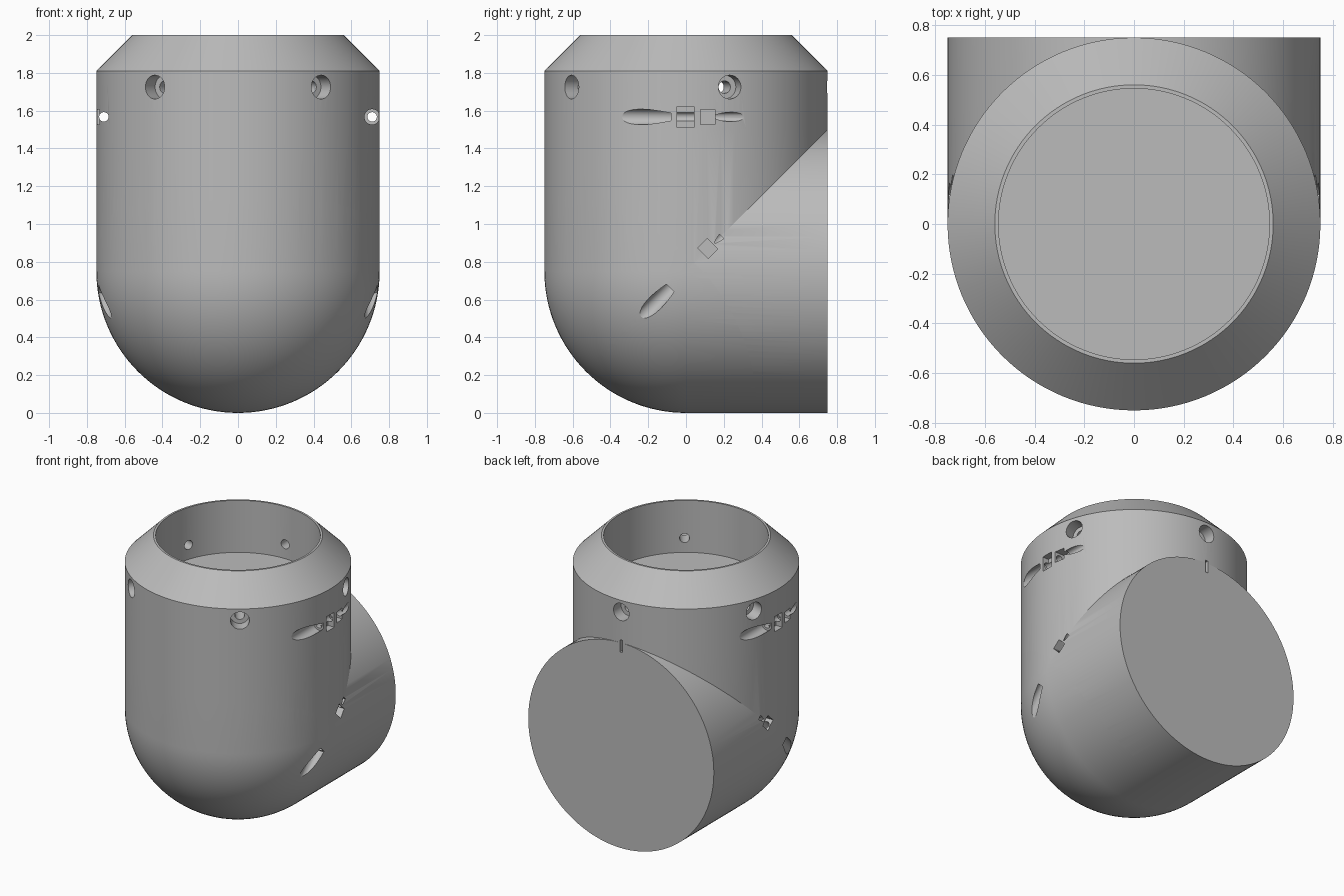
import bpy, bmesh, math
from mathutils import Vector, Matrix

if "Cube" in bpy.data.objects:
    bpy.data.objects.remove(bpy.data.objects["Cube"])

R = 0.75          # pipe radius, also the height of the elbow centre
SEAM = 1.5        # joint between elbow and collar
SEG = 128

grey = bpy.data.materials.new("plain grey")
grey.diffuse_color = (0.5, 0.5, 0.5, 1)
grey.use_nodes = True
grey.node_tree.nodes["Principled BSDF"].inputs["Base Color"].default_value = grey.diffuse_color


def to_object(name, bm):
    bmesh.ops.recalc_face_normals(bm, faces=bm.faces)
    mesh = bpy.data.meshes.new(name)
    bm.to_mesh(mesh)
    bm.free()
    mesh.materials.append(grey)
    ob = bpy.data.objects.new(name, mesh)
    bpy.context.collection.objects.link(ob)
    return ob


def revolve(profile):
    """Closed solid of revolution; the profile starts and ends on the axis."""
    bm = bmesh.new()
    verts = [bm.verts.new((r, 0, z)) for r, z in profile]
    edges = [bm.edges.new(p) for p in zip(verts, verts[1:])]
    bmesh.ops.spin(bm, geom=verts + edges, axis=(0, 0, 1), cent=(0, 0, 0),
                   steps=SEG, angle=2 * math.pi)
    bmesh.ops.remove_doubles(bm, verts=bm.verts, dist=1e-5)
    return bm


def rod(p0, p1, r, seg=32):
    p0, p1 = Vector(p0), Vector(p1)
    d = p1 - p0
    m = Matrix.Translation((p0 + p1) / 2) @ d.to_track_quat('Z', 'Y').to_matrix().to_4x4()
    bm = bmesh.new()
    bmesh.ops.create_cone(bm, cap_ends=True, segments=seg, radius1=r, radius2=r,
                          depth=d.length, matrix=m)
    return to_object("cutter", bm)


def block(centre, size, tilt=0):
    m = Matrix.Translation(centre) @ Matrix.Rotation(tilt, 4, 'X') @ Matrix.Diagonal((*size, 1))
    bm = bmesh.new()
    bmesh.ops.create_cube(bm, size=1, matrix=m)
    return to_object("cutter", bm)


def boolean(ob, tool, operation='DIFFERENCE'):
    mod = ob.modifiers.new("cut", 'BOOLEAN')
    mod.operation, mod.solver, mod.object = operation, 'EXACT', tool
    bpy.context.view_layer.objects.active = ob
    bpy.ops.object.modifier_apply(modifier=mod.name)


# Elbow: a round-ended pipe cut at 45 degrees, then reflected across the cut
arc = [(R * math.sin(a), -R * math.cos(a)) for a in (math.pi / 2 * i / 32 for i in range(33))]
arc[0] = (0, -R)
bm = revolve(arc + [(R, SEAM - R), (0, SEAM - R)])
bmesh.ops.bisect_plane(bm, geom=bm.verts[:] + bm.edges[:] + bm.faces[:], dist=1e-6,
                       plane_co=(0, 0, 0), plane_no=(0, 1, -1), clear_outer=True)
copy = bmesh.ops.duplicate(bm, geom=bm.verts[:] + bm.edges[:] + bm.faces[:])["geom"]
for v in copy:
    if isinstance(v, bmesh.types.BMVert):
        v.co.y, v.co.z = v.co.z, v.co.y
bmesh.ops.remove_doubles(bm, verts=bm.verts, dist=1e-5)
bmesh.ops.translate(bm, verts=bm.verts, vec=(0, 0, R))
elbow = to_object("rear_elbow", bm)

# Front cap: the part of the elbow inside a large curved joint
cap = elbow.copy()
cap.data = elbow.data.copy()
cap.name = "front_cap"
bpy.context.collection.objects.link(cap)
joint = rod((-1, -R, 0), (1, -R, 0), 1.125, 192)
boolean(elbow, joint)
boolean(cap, joint, 'INTERSECT')

# Collar with chamfered rim and round socket
collar = to_object("collar", revolve([(0, SEAM), (R, SEAM), (R, 1.81), (0.56, 2), (0.545, 2),
                                      (0.545, 1.62), (0, 1.62)]))

collar_cuts, elbow_cuts = [], []

# Five counterbored radial screw holes
for i in range(5):
    a = math.radians(90 + 72 * i)
    at = lambda r: (r * math.cos(a), r * math.sin(a), 1.725)
    collar_cuts += [rod(at(0.66), at(0.9), 0.063), rod(at(0.45), at(0.7), 0.033)]

X, Z = 0.71, 1.567
q = math.sqrt(0.5)
for s in (-1, 1):
    # Collar clamp screws, one turned half way round from the other
    collar_cuts += [
        rod((s * X, s * -0.6, Z), (s * X, s * -0.08, Z), 0.041),
        rod((s * X, s * -0.2, Z), (s * X, s * 0.6, Z), 0.025),
        block((s * 0.78, s * -0.003, Z), (0.16, 0.09, 0.11)),
        block((s * 0.77, s * 0.115, Z), (0.2, 0.075, 0.08))]
    # Diagonal screws that join cap and elbow
    along = lambda t: (s * X, t * q + 0.005, R + t * q)
    elbow_cuts += [
        rod(along(-0.6), along(-0.125), 0.041),
        rod(along(-0.2), along(0.26), 0.025),
        block((s * 0.77, 0.115, 0.87), (0.2, 0.07, 0.08), math.radians(45))]

# Alignment notch at the back, across collar and elbow
notch = block((0, R, 1.475), (0.02, 0.06, 0.09))

for part, cuts in ((collar, collar_cuts + [notch]), (elbow, elbow_cuts + [notch]),
                   (cap, elbow_cuts)):
    for c in cuts:
        boolean(part, c)

for c in collar_cuts + elbow_cuts + [notch, joint]:
    bpy.data.objects.remove(c)

for part in (collar, elbow, cap):
    bpy.ops.object.select_all(action='DESELECT')
    part.select_set(True)
    bpy.context.view_layer.objects.active = part
    bpy.ops.object.shade_smooth_by_angle(angle=math.radians(25))
